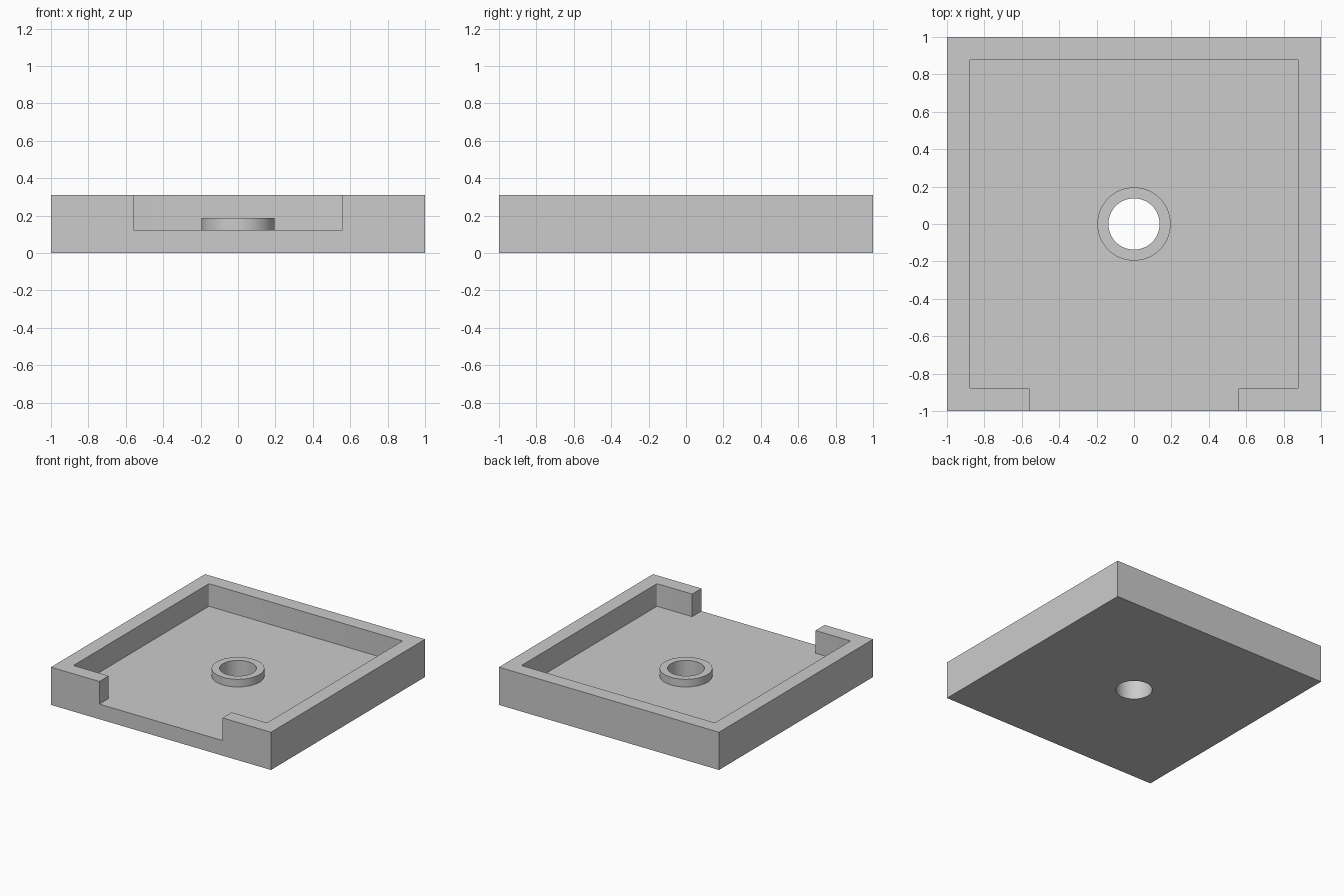
import bpy
import bmesh
import math
from mathutils import Matrix

cube = bpy.data.objects.get("Cube")
if cube:
    bpy.data.objects.remove(cube, do_unlink=True)

HEIGHT, FLOOR, BOSS_TOP = 0.31, 0.124, 0.187
INNER, GAP = 0.88, 0.56
BOSS_R, HOLE_R = 0.196, 0.137

grey = bpy.data.materials.new("plain grey")
grey.use_nodes = True
colour = (0.6, 0.6, 0.6, 1)
grey.diffuse_color = colour
grey.node_tree.nodes["Principled BSDF"].inputs["Base Color"].default_value = colour


def add_object(name, bm):
    mesh = bpy.data.meshes.new(name)
    bm.to_mesh(mesh)
    bm.free()
    mesh.materials.append(grey)
    obj = bpy.data.objects.new(name, mesh)
    bpy.context.collection.objects.link(obj)
    return obj


def box(name, low, high, corner=0):
    """Box between two corners, with optional rounded upright edges."""
    bm = bmesh.new()
    size = [b - a for a, b in zip(low, high)]
    centre = [(a + b) / 2 for a, b in zip(low, high)]
    bmesh.ops.create_cube(bm, size=1, matrix=Matrix.Translation(centre) @ Matrix.Diagonal((*size, 1)))
    if corner:
        upright = [e for e in bm.edges if abs(e.verts[0].co.z - e.verts[1].co.z) > 0.01]
        bmesh.ops.bevel(bm, geom=upright, offset=corner, segments=3, profile=0.5, affect='EDGES')
    return add_object(name, bm)


def cylinder(name, radius, low, high):
    bm = bmesh.new()
    bmesh.ops.create_cone(bm, cap_ends=True, segments=64, radius1=radius, radius2=radius,
                          depth=high - low, matrix=Matrix.Translation((0, 0, (low + high) / 2)))
    return add_object(name, bm)


def combine(target, tool, operation):
    """Apply a boolean and discard its tool."""
    tool.hide_render = True
    mod = target.modifiers.new(tool.name, 'BOOLEAN')
    mod.operation, mod.solver, mod.object = operation, 'EXACT', tool
    bpy.ops.object.select_all(action='DESELECT')
    target.select_set(True)
    bpy.context.view_layer.objects.active = target
    bpy.ops.object.modifier_apply(modifier=mod.name)
    bpy.data.objects.remove(tool, do_unlink=True)


# Square tray with a recess and a wide opening in its front wall
tray = box("tray", (-1, -1, 0), (1, 1, HEIGHT))
combine(tray, box("recess", (-INNER, -INNER, FLOOR), (INNER, INNER, 1), 0.01), 'DIFFERENCE')
combine(tray, box("front_opening", (-GAP, -1.2, FLOOR), (GAP, -0.8, 1)), 'DIFFERENCE')

# Raised round boss with a hole right through the floor
combine(tray, cylinder("boss", BOSS_R, FLOOR / 2, BOSS_TOP), 'UNION')
combine(tray, cylinder("centre_hole", HOLE_R, -0.2, 0.6), 'DIFFERENCE')

bpy.ops.object.shade_smooth_by_angle(angle=math.radians(35))
